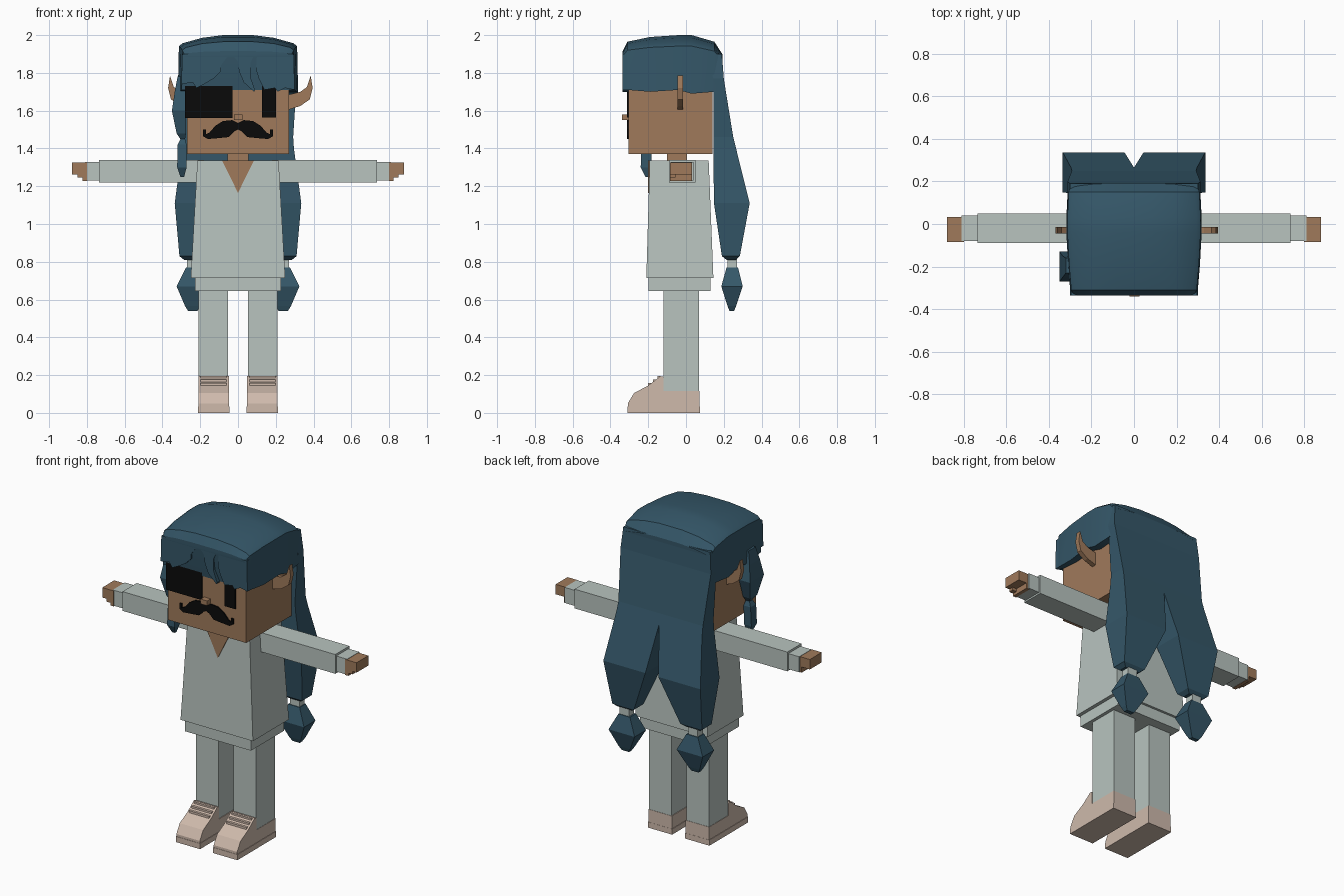
import bpy
import bmesh
from mathutils import Vector

default_cube = bpy.data.objects.get("Cube")
if default_cube:
    bpy.data.objects.remove(default_cube, do_unlink=True)


def make_material(name, red, green, blue):
    material = bpy.data.materials.new(name)
    material.use_nodes = True
    color = (red, green, blue, 1)
    material.diffuse_color = color
    shader = material.node_tree.nodes["Principled BSDF"]
    shader.inputs["Base Color"].default_value = color
    shader.inputs["Roughness"].default_value = 0.8
    return material


hair = make_material("dark teal hair", 0.035, 0.095, 0.14)
skin = make_material("tan skin", 0.35, 0.195, 0.105)
cloth = make_material("pale grey cloth", 0.48, 0.55, 0.52)
leather = make_material("beige shoe", 0.62, 0.49, 0.41)
black = make_material("black", 0.003, 0.003, 0.003)


def loft(name, rings, material):
    """Join equal-length rings of points and close both ends."""
    mesh = bpy.data.meshes.new(name)
    bm = bmesh.new()
    loops = [[bm.verts.new(point) for point in ring] for ring in rings]
    count = len(loops[0])
    for lower, upper in zip(loops, loops[1:]):
        for i in range(count):
            j = (i + 1) % count
            bm.faces.new((lower[i], lower[j], upper[j], upper[i]))
    bm.faces.new(loops[0][::-1])
    bm.faces.new(loops[-1])
    bmesh.ops.recalc_face_normals(bm, faces=bm.faces)
    bm.to_mesh(mesh)
    bm.free()
    mesh.materials.append(material)
    obj = bpy.data.objects.new(name, mesh)
    bpy.context.collection.objects.link(obj)
    return obj


def stack(name, sections, material, side=1):
    """Loft rectangles given as (z, x0, x1, y0, y1); side=-1 mirrors in x."""
    rings = []
    for z, x0, x1, y0, y1 in sections:
        corners = ((x0, y0), (x1, y0), (x1, y1), (x0, y1))
        rings.append([Vector((side * x, y, z)) for x, y in corners])
    return loft(name, rings, material)


def box(name, x0, x1, y0, y1, z0, z1, material, side=1):
    return stack(name, [(z0, x0, x1, y0, y1), (z1, x0, x1, y0, y1)], material, side)


def front_plate(name, outline, y0, y1, material):
    """Extrude an (x, z) outline along y."""
    return loft(name, [[(x, y, z) for x, z in outline] for y in (y0, y1)], material)


def side_plate(name, outline, x0, x1, material):
    """Extrude a (y, z) outline along x."""
    return loft(name, [[(x, y, z) for y, z in outline] for x in (x0, x1)], material)


# Head, neck and nose
box("head", -0.27, 0.27, -0.305, 0.14, 1.37, 1.9, skin)
box("neck", -0.055, 0.055, -0.1, 0.005, 1.3, 1.38, skin)
box("nose", -0.02, 0.025, -0.34, -0.3, 1.55, 1.58, skin)

# Face details as thin plates
FACE_FRONT, FACE_BACK = -0.313, -0.304
box("right_eye_patch", -0.28, -0.03, FACE_FRONT, FACE_BACK, 1.56, 1.81, black)
box("left_eye", 0.127, 0.2, FACE_FRONT, FACE_BACK, 1.565, 1.75, black)
half = [(0, 1.535), (0.03, 1.55), (0.08, 1.545), (0.12, 1.52), (0.15, 1.485),
        (0.17, 1.475), (0.17, 1.5), (0.185, 1.5), (0.185, 1.465), (0.16, 1.45),
        (0.1, 1.455), (0.05, 1.46), (0.02, 1.49), (0, 1.5)]
mirrored = [(-x, z) for x, z in reversed(half[1:-1])]
front_plate("moustache", half + mirrored, FACE_FRONT, FACE_BACK, black)

# Pointed ears
ear = [(0.25, 1.68), (0.33, 1.7), (0.365, 1.725), (0.385, 1.785),
       (0.395, 1.72), (0.38, 1.66), (0.33, 1.625), (0.25, 1.6)]
front_plate("left_ear", ear, -0.045, -0.015, skin)
front_plate("right_ear", [(0.025 - x, z) for x, z in ear], -0.045, -0.015, skin)

# Domed hair cap, lofted from front to back
cap_rings = []
for y, width, low, edge, top in (
        (-0.335, 0.285, 1.885, 1.905, 1.915),
        (-0.31, 0.3, 1.71, 1.935, 1.965),
        (-0.19, 0.31, 1.7, 1.95, 1.99),
        (-0.04, 0.318, 1.71, 1.957, 2),
        (0.03, 0.318, 1.69, 1.957, 2),
        (0.15, 0.312, 1.7, 1.93, 1.965),
        (0.192, 0.3, 1.72, 1.88, 1.9)):
    right_half = [(width, low), (width - 0.005, edge - 0.015),
                  (width - 0.025, edge), (0.19, (edge + 2 * top) / 3), (0.08, top)]
    left_half = [(-x, z) for x, z in reversed(right_half)]
    cap_rings.append([(x, y, z) for x, z in right_half + left_half])
cap = loft("hair_cap", cap_rings, hair)
bpy.context.view_layer.objects.active = cap
cap.select_set(True)
bpy.ops.object.shade_smooth_by_angle(angle=0.4)
cap.select_set(False)

# Ragged fringe over the forehead
fringe = [(-0.295, 1.9), (-0.3, 1.74), (-0.24, 1.75), (-0.22, 1.72), (-0.18, 1.74),
          (-0.13, 1.77), (-0.09, 1.81), (-0.09, 1.84), (-0.06, 1.88), (-0.03, 1.895),
          (0, 1.86), (0.005, 1.81), (0.03, 1.75), (0.085, 1.7), (0.09, 1.71),
          (0.065, 1.78), (0.065, 1.85), (0.085, 1.895), (0.1, 1.89), (0.095, 1.82),
          (0.11, 1.77), (0.14, 1.71), (0.195, 1.72), (0.21, 1.7), (0.25, 1.72),
          (0.3, 1.71), (0.295, 1.9)]
front_plate("fringe", fringe, -0.335, -0.3, hair)

# Back hair splitting into two tied tails
back_hair = [(1.9, 0, 0.3, 0.1, 0.19), (1.77, 0, 0.312, 0.145, 0.2),
             (1.46, 0, 0.292, 0.145, 0.25), (1.4, 0, 0.296, 0.145, 0.265),
             (1.11, 0.045, 0.335, 0.148, 0.337), (0.83, 0.16, 0.31, 0.19, 0.285),
             (0.81, 0.185, 0.285, 0.215, 0.265)]
tail_end = [(0.77, 0.195, 0.275, 0.215, 0.275), (0.67, 0.145, 0.325, 0.187, 0.3),
            (0.565, 0.2, 0.28, 0.22, 0.265), (0.54, 0.215, 0.265, 0.23, 0.255)]

# Arm, leg and shoe shapes shared by both sides
shoe = [(-0.308, 0), (-0.308, 0.05), (-0.275, 0.105), (-0.2, 0.145), (-0.135, 0.195),
        (-0.118, 0.19), (-0.118, 0.115), (0.072, 0.115), (0.072, 0)]

for side, label in ((1, "left"), (-1, "right")):
    stack(label + "_back_hair", back_hair, hair, side)
    box(label + "_hair_tie", 0.205, 0.27, 0.22, 0.27, 0.76, 0.82, cloth, side)
    stack(label + "_tail_end", tail_end, hair, side)

    box(label + "_sleeve", 0.18, 0.735, -0.09, 0.05, 1.22, 1.34, cloth, side)
    box(label + "_cuff", 0.73, 0.81, -0.08, 0.04, 1.23, 1.327, cloth, side)
    box(label + "_hand", 0.8, 0.878, -0.085, 0.032, 1.263, 1.325, skin, side)
    box(label + "_palm", 0.8, 0.822, -0.085, 0.032, 1.228, 1.27, skin, side)
    box(label + "_thumb", 0.82, 0.85, -0.085, -0.055, 1.245, 1.27, skin, side)

    box(label + "_leg", 0.052, 0.208, -0.118, 0.07, 0.1, 0.7, cloth, side)
    side_plate(label + "_shoe", shoe, side * 0.048, side * 0.21, leather)
    box(label + "_sole", 0.045, 0.213, -0.31, 0.073, 0, 0.035, leather, side)
    for i in range(3):
        y, z = -0.2 + i * 0.025, 0.15 + i * 0.018
        box(f"{label}_strap_{i}", 0.06, 0.198, y, y + 0.015, z - 0.03, z + 0.008,
            leather, side)

# Tied lock of hair beside the face
stack("side_lock", [(1.78, -0.32, -0.29, -0.23, -0.16), (1.7, -0.335, -0.28, -0.25, -0.15),
                    (1.6, -0.35, -0.275, -0.27, -0.13), (1.48, -0.325, -0.275, -0.24, -0.17),
                    (1.45, -0.305, -0.28, -0.22, -0.19), (1.42, -0.32, -0.272, -0.235, -0.18),
                    (1.3, -0.322, -0.272, -0.24, -0.185), (1.25, -0.305, -0.285, -0.215, -0.2)],
      hair)

# Flared tunic with a hem and open neckline
stack("tunic", [(0.715, -0.25, 0.25, -0.21, 0.145),
                (1.335, -0.215, 0.215, -0.192, 0.12)], cloth)
box("tunic_hem", -0.228, 0.228, -0.198, 0.13, 0.645, 0.73, cloth)
front_plate("neckline", [(-0.085, 1.337), (0.085, 1.337), (0, 1.165)], -0.2, -0.18, skin)
